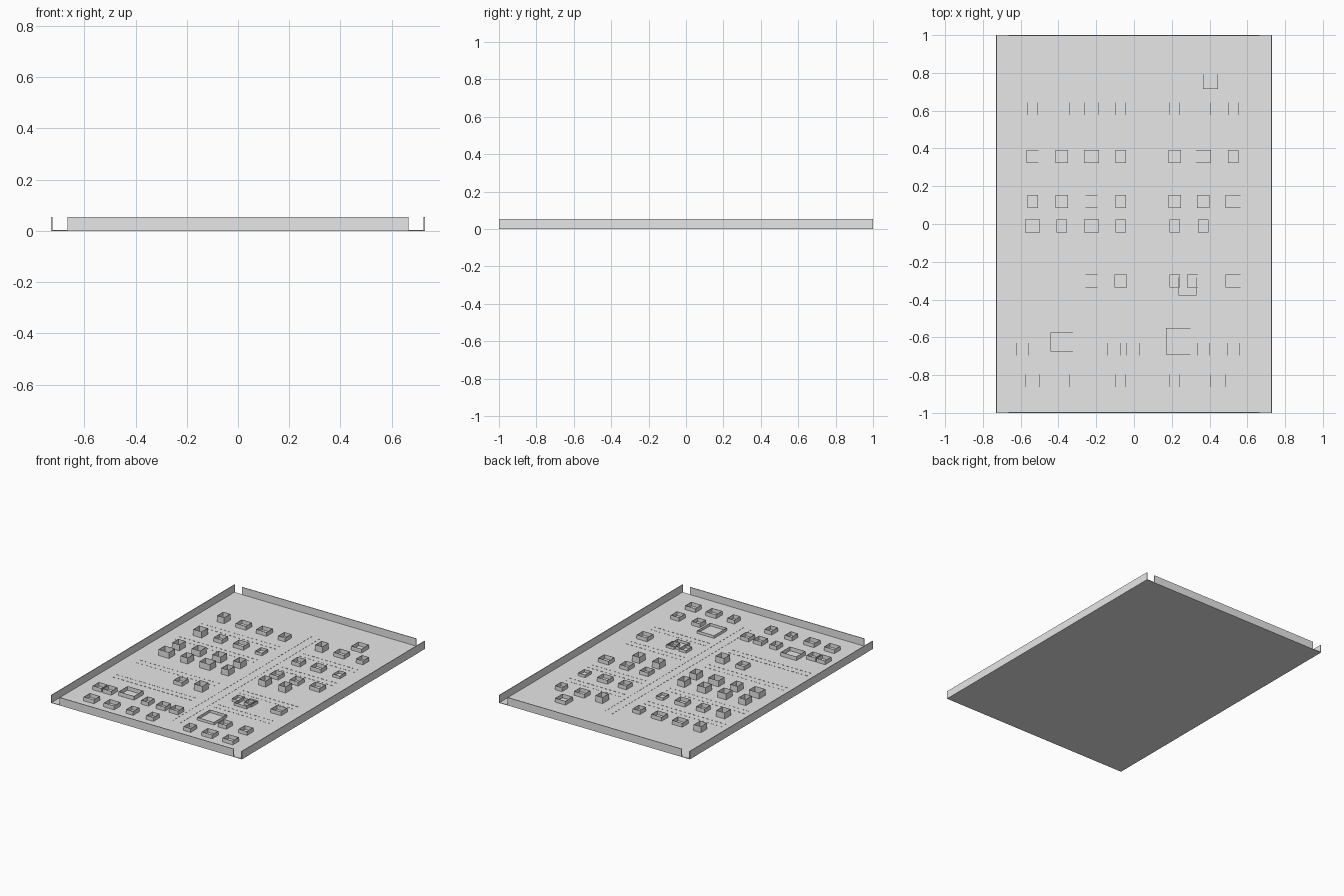
import bpy
import bmesh
from mathutils import Matrix, Vector

old = bpy.data.objects.get("Cube")
if old:
    bpy.data.objects.remove(old, do_unlink=True)

grey = bpy.data.materials.new("light_grey")
grey.use_nodes = True
colour = (0.8, 0.8, 0.8, 1)
grey.diffuse_color = colour
grey.node_tree.nodes["Principled BSDF"].inputs["Base Color"].default_value = colour

HALF_X, HALF_Y, FLOOR, TOP = 0.73, 1.0, 0.004, 0.055
WALL, SHELL = 0.005, 0.002


def block(bm, x, y, z, sx, sy, sz):
    """Box centred on x, y with its underside at z."""
    place = Matrix.Translation((x, y, z + sz / 2)) @ Matrix.Diagonal((sx, sy, sz, 1))
    bmesh.ops.create_cube(bm, size=1, matrix=place)


def hollow(bm, x, y, sx, sy, height):
    """Open-topped house made of four thin walls."""
    for side in (-1, 1):
        block(bm, x + side * (sx - SHELL) / 2, y, FLOOR, SHELL, sy, height)
        block(bm, x, y + side * (sy - SHELL) / 2, FLOOR, sx - 2 * SHELL, SHELL, height)


def finish(name, bm):
    mesh = bpy.data.meshes.new(name)
    bm.to_mesh(mesh)
    bm.free()
    mesh.materials.append(grey)
    obj = bpy.data.objects.new(name, mesh)
    bpy.context.collection.objects.link(obj)
    return obj


# Ground plate
bm = bmesh.new()
block(bm, 0, 0, 0, 2 * HALF_X, 2 * HALF_Y, FLOOR)
finish("ground_plate", bm)

# Perimeter walls, with gaps at the corners
for name, side in (("right", -1), ("left", 1)):
    bm = bmesh.new()
    block(bm, side * (HALF_X - WALL / 2), 0, FLOOR, WALL, 2 * HALF_Y, TOP - FLOOR)
    finish(name + "_wall", bm)
for name, side in (("front", -1), ("back", 1)):
    bm = bmesh.new()
    block(bm, 0, side * (HALF_Y - WALL / 2), FLOOR, 1.33, WALL, TOP - FLOOR)
    finish(name + "_wall", bm)

# Rows of houses: each code is a width letter and a height letter
WIDTH = {"n": 0.055, "m": 0.065, "w": 0.08}
HEIGHT = {"l": 0.019, "m": 0.027, "t": 0.042}
COLUMNS = (-0.537, -0.382, -0.225, -0.07, 0.215, 0.367, 0.525)
ROWS = {
    0.61: "nt wm wm nm nt wm nm",
    0.357: "mt mm wm nl mm wm nl",
    0.12: "nt mt mt nt mm mm wm",
    -0.01: "wt nt wt nt nt nt --",
    -0.302: "-- -- mm mt nl -- wm",
    -0.663: "-- -- nm -- -- mm mm",
    -0.83: "wm wm nm nm nm wm wm",
}
for number, (y, codes) in enumerate(ROWS.items(), 1):
    bm = bmesh.new()
    for x, code in zip(COLUMNS, codes.split()):
        if code != "--":
            hollow(bm, x, y, WIDTH[code[0]], 0.068, HEIGHT[code[1]])
    finish(f"house_row_{number}", bm)

# Houses that stand off the regular columns
bm = bmesh.new()
for x in (-0.59, -0.515, -0.105, -0.005):
    hollow(bm, x, -0.663, 0.068, 0.068, HEIGHT["m"])
hollow(bm, 0.31, -0.302, 0.06, 0.068, HEIGHT["l"])
hollow(bm, 0.405, 0.755, 0.08, 0.08, HEIGHT["m"])
finish("extra_houses", bm)

# Large low courtyards
bm = bmesh.new()
hollow(bm, -0.382, -0.625, 0.12, 0.1, HEIGHT["m"])
hollow(bm, 0.235, -0.62, 0.13, 0.14, HEIGHT["l"])
hollow(bm, 0.283, -0.33, 0.095, 0.095, HEIGHT["l"])
finish("courtyards", bm)


# Dashed lane markings between the rows
def dashes(bm, start, end):
    start, end = Vector(start), Vector(end)
    count = round((end - start).length / 0.035)
    along_x = start.y == end.y
    size = (0.016, 0.002) if along_x else (0.002, 0.016)
    for i in range(count):
        spot = start.lerp(end, i / count)
        block(bm, spot.x, spot.y, FLOOR, *size, 0.002)


bm = bmesh.new()
for y in (0.475, 0.235, -0.19, -0.45):
    for shift in (-0.022, 0.022):
        dashes(bm, (-0.62, y + shift), (0.0, y + shift))
        dashes(bm, (0.16, y + shift), (0.6, y + shift))
for x in (0.05, 0.11):
    dashes(bm, (x, -0.78), (x, 0.76))
finish("lane_dashes", bm)
